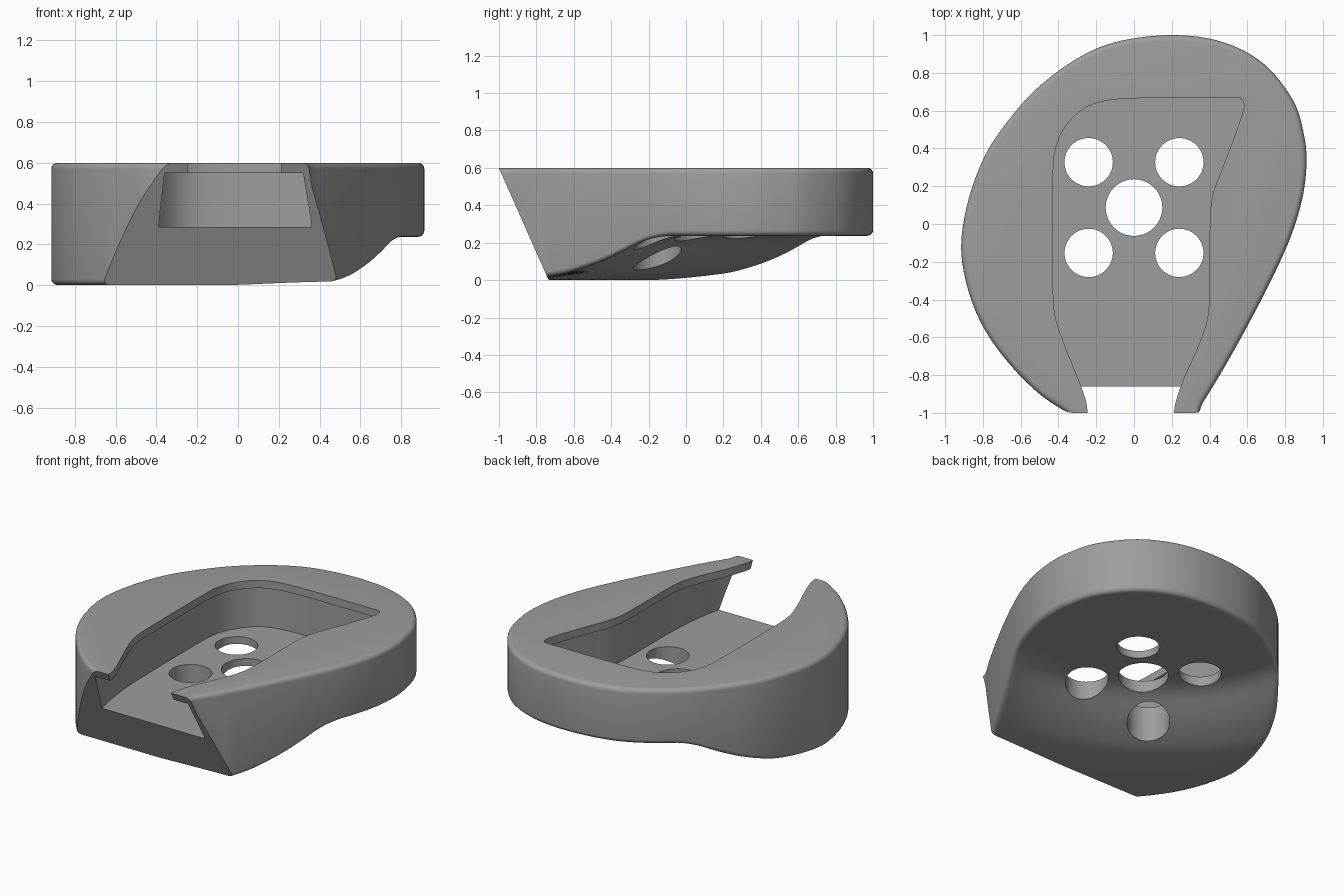
import bpy, bmesh, math
from mathutils import Vector

if "Cube" in bpy.data.objects:
    bpy.data.objects.remove(bpy.data.objects["Cube"])

TOP, R = 0.6, 0.03          # height of the top face, edge fillet radius


def spline(pts, n, closed=True):
    """Smooth curve through 2D points."""
    out, m = [], len(pts)
    get = (lambda i: pts[i % m]) if closed else (lambda i: pts[max(0, min(m - 1, i))])
    for i in range(m if closed else m - 1):
        p = [Vector(get(i + k)) for k in (-1, 0, 1, 2)]
        for j in range(n):
            t = j / n
            out.append(0.5 * (2 * p[1] + (p[2] - p[0]) * t
                              + (2 * p[0] - 5 * p[1] + 4 * p[2] - p[3]) * t * t
                              + (3 * p[1] - p[0] - 3 * p[2] + p[3]) * t ** 3))
    if not closed:
        out.append(Vector(pts[-1]))
    return out


def chaikin(pts, times=2):
    """Round the corners of a closed polygon."""
    pts = [Vector(p) for p in pts]
    for _ in range(times):
        new = []
        for a, b in zip(pts, pts[1:] + pts[:1]):
            new += [a.lerp(b, 0.25), a.lerp(b, 0.75)]
        pts = new
    return pts


def finish(bm, name):
    bmesh.ops.recalc_face_normals(bm, faces=bm.faces[:])
    me = bpy.data.meshes.new(name)
    bm.to_mesh(me)
    bm.free()
    ob = bpy.data.objects.new(name, me)
    bpy.context.collection.objects.link(ob)
    return ob


def prism(name, lower, upper):
    """Solid between two matching 3D loops."""
    bm = bmesh.new()
    a = [bm.verts.new(p) for p in lower]
    b = [bm.verts.new(p) for p in upper]
    n = len(a)
    for i in range(n):
        j = (i + 1) % n
        bm.faces.new((a[i], a[j], b[j], b[i]))
    bm.faces.new(a)
    bm.faces.new(b)
    return finish(bm, name)


def upright(name, pts, z0, z1):
    return prism(name, [(p[0], p[1], z0) for p in pts], [(p[0], p[1], z1) for p in pts])


# underside: an S-shaped step whose contours bow out towards the front left
STEP = spline([(-2, 0), (-0.8, 0), (-0.55, 0.002), (-0.3, 0.03), (-0.17, 0.06), (-0.03, 0.103),
               (0.1, 0.153), (0.21, 0.198), (0.3, 0.223), (0.41, 0.236), (0.6, 0.237), (2, 0.237)],
              6, closed=False)


def underside(p):
    t = 0.52 * p[0] + 0.85 * p[1]
    s = 0.85 * p[0] - 0.52 * p[1]
    t += max(0, min(0.5, 0.35 + 0.4 * t)) * max(-0.1, 1 - (s / 0.79) ** 2)
    for a, b in zip(STEP, STEP[1:]):
        if a.x <= t <= b.x:
            return min(0.238, max(0, a.y + (b.y - a.y) * (t - a.x) / max(b.x - a.x, 1e-6)))
    return 0.0


# body outline, counter-clockwise from the front right
OUTLINE = [(0.265, -1.1), (0.365, -0.945), (0.46, -0.79), (0.587, -0.565), (0.72, -0.31), (0.825, -0.08),
           (0.89, 0.13), (0.913, 0.315), (0.9, 0.47), (0.842, 0.655), (0.685, 0.85), (0.47, 0.963),
           (0.217, 1.0), (-0.07, 0.97), (-0.286, 0.885), (-0.5, 0.73), (-0.656, 0.56),
           (-0.79, 0.36), (-0.88, 0.115), (-0.915, -0.13), (-0.875, -0.36), (-0.79, -0.56),
           (-0.656, -0.745), (-0.5, -0.9), (-0.36, -0.995), (-0.2, -1.1)]
edge = spline(OUTLINE, 6)
count = len(edge)
normals = []
for i in range(count):
    d = edge[(i + 1) % count] - edge[i - 1]
    normals.append(Vector((d.y, -d.x)).normalized())


def inset(r):
    return [p - n * r for p, n in zip(edge, normals)]


# stacked loops: top fillet, wall, bottom fillet, then rings across the underside
loops = []
angles = [math.pi / 2 * k / 5 for k in range(6)]
for a in angles:
    loops.append([(p.x, p.y, TOP - R + R * math.cos(a)) for p in inset(R * (1 - math.sin(a)))])
for a in reversed(angles):
    loops.append([(p.x, p.y, underside(p) + R - R * math.cos(a)) for p in inset(R * (1 - math.sin(a)))])
RINGS = 28
for k in range(1, RINGS):
    s = 1 - k / RINGS
    loops.append([(p.x * s, p.y * s, underside(p * s)) for p in inset(R)])
bm = bmesh.new()
rows = [[bm.verts.new(c) for c in lp] for lp in loops]
for a, b in zip(rows, rows[1:]):
    for i in range(count):
        j = (i + 1) % count
        bm.faces.new((a[i], a[j], b[j], b[i]))
bm.faces.new(rows[0])
centre = bm.verts.new((0, 0, underside((0, 0))))
for i in range(count):
    bm.faces.new((rows[-1][i], rows[-1][(i + 1) % count], centre))
body = finish(bm, "body")

# slanted front cut
wedge = [(-1.045, 0.7), (-0.69, -0.1), (-1.6, -0.1), (-1.6, 0.7)]
cutters = [prism("front_cutter", [(-2, y, z) for y, z in wedge], [(2, y, z) for y, z in wedge])]

# pocket: undercut chamber below, slightly narrower lip opening above
BACK = [(0.4, 0.03), (0.413, 0.156), (0.466, 0.29), (0.535, 0.47), (0.58, 0.6), (0.583, 0.64), (0.57, 0.665),
        (0.54, 0.67), (0.46, 0.668), (-0.02, 0.668), (-0.18, 0.65), (-0.286, 0.606), (-0.38, 0.5),
        (-0.42, 0.39), (-0.43, 0.29)]
lip = [(0.2, -1.3), (0.21, -1.0), (0.22, -0.94), (0.26, -0.82), (0.34, -0.65), (0.388, -0.52),
       (0.4, -0.4)] + BACK + [(-0.43, -0.37), (-0.42, -0.495), (-0.365, -0.65), (-0.286, -0.84),
                              (-0.252, -0.94), (-0.245, -1.0), (-0.24, -1.3)]
wide = [(p[0] + math.copysign(0.018, p[0]), p[1] + (0.015 if p[1] > 0.6 else 0)) for p in BACK]
chamber = [(0.23, -1.3), (0.316, -0.98), (0.366, -0.86), (0.404, -0.65), (0.418, -0.4)] + wide + \
          [(-0.448, -0.4), (-0.432, -0.65), (-0.392, -0.86), (-0.358, -0.98), (-0.28, -1.3)]
cutters.append(upright("lip_cutter", chaikin(lip), 0.5, 0.75))
cutters.append(upright("chamber_cutter", chaikin(chamber), 0.285, 0.549))

# five through holes
holes = [(x, y, 0.128) for x in (-0.24, 0.24) for y in (-0.153, 0.327)] + [(0, 0.087, 0.15)]
for x, y, r in holes:
    ring = [(x + r * math.cos(a), y + r * math.sin(a))
            for a in (2 * math.pi * k / 48 for k in range(48))]
    cutters.append(upright("hole_cutter", ring, -0.2, 0.4))

bpy.context.view_layer.objects.active = body
body.select_set(True)
for c in cutters:
    mod = body.modifiers.new("cut", 'BOOLEAN')
    mod.operation, mod.solver, mod.object = 'DIFFERENCE', 'EXACT', c
    bpy.ops.object.modifier_apply(modifier=mod.name)
for c in cutters:
    bpy.data.objects.remove(c)

# one grey material
grey = bpy.data.materials.new("grey")
grey.diffuse_color = (0.34, 0.34, 0.34, 1)
grey.use_nodes = True
grey.node_tree.nodes["Principled BSDF"].inputs["Base Color"].default_value = grey.diffuse_color
body.data.materials.clear()
body.data.materials.append(grey)
for f in body.data.polygons:
    f.material_index = 0
bpy.ops.object.shade_smooth_by_angle(angle=math.radians(30))
